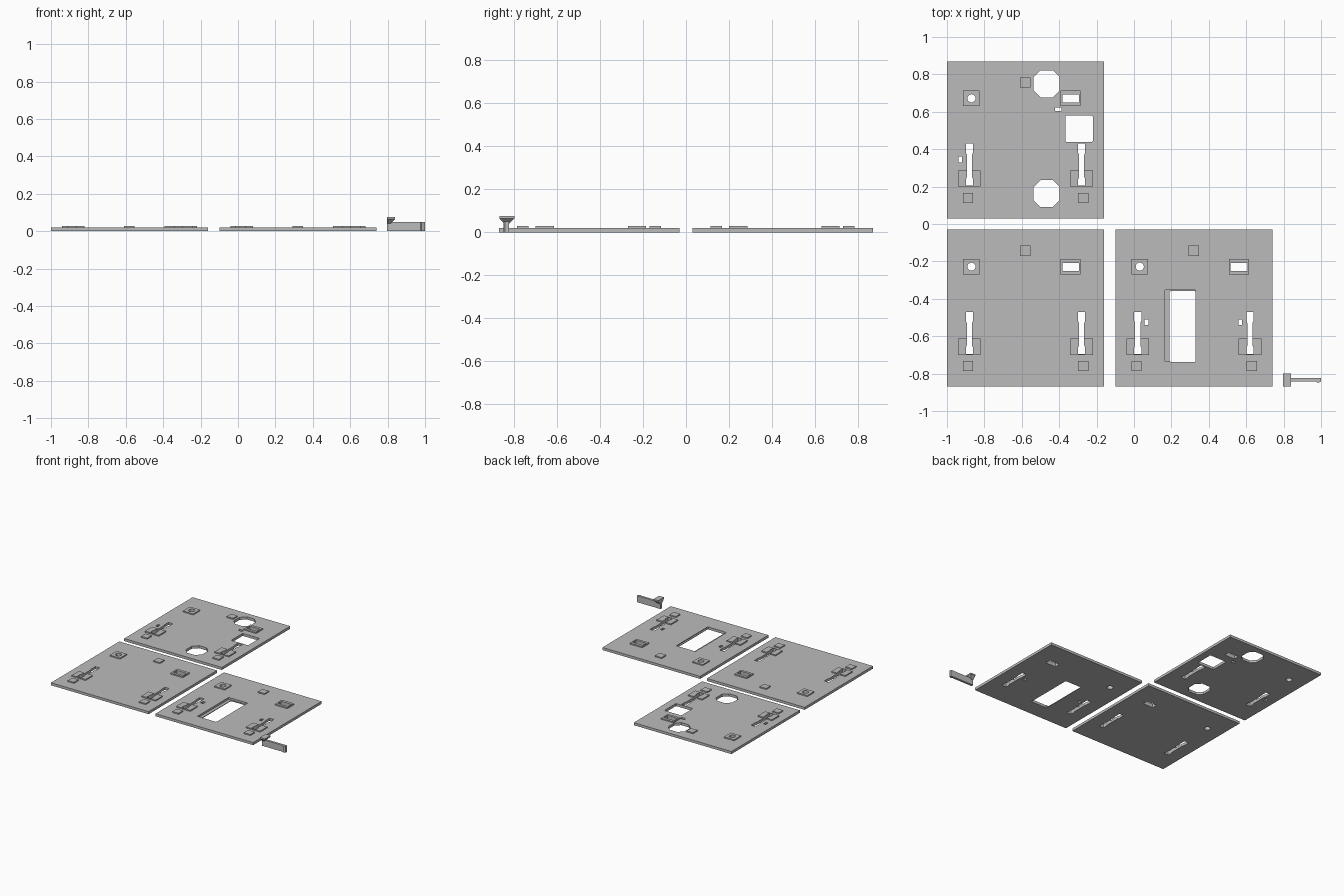
import bpy, bmesh, math

if "Cube" in bpy.data.objects:
    bpy.data.objects.remove(bpy.data.objects["Cube"])

grey = bpy.data.materials.new("plain grey")
grey.diffuse_color = (0.5, 0.5, 0.5, 1)
grey.use_nodes = True
grey.node_tree.nodes["Principled BSDF"].inputs["Base Color"].default_value = grey.diffuse_color
SIZE, THICK, PAD_TOP = 0.84, 0.02, 0.029


def add_prism(bm, pts, z0, z1):
    """Extrude a counter-clockwise outline from z0 up to z1."""
    low = [bm.verts.new((x, y, z0)) for x, y in pts]
    high = [bm.verts.new((x, y, z1)) for x, y in pts]
    bm.faces.new(low[::-1])
    bm.faces.new(high)
    n = len(pts)
    for i in range(n):
        j = (i + 1) % n
        bm.faces.new((low[i], low[j], high[j], high[i]))


def rect(x0, x1, y0, y1, c=0.0):
    """Rectangle outline, optionally with chamfered corners."""
    if not c:
        return [(x0, y0), (x1, y0), (x1, y1), (x0, y1)]
    return [(x0 + c, y0), (x1 - c, y0), (x1, y0 + c), (x1, y1 - c),
            (x1 - c, y1), (x0 + c, y1), (x0, y1 - c), (x0, y0 + c)]


def circle(x, y, r, n=16):
    return [(x + r * math.cos(2 * math.pi * i / n),
             y + r * math.sin(2 * math.pi * i / n)) for i in range(n)]


def dogbone(x):
    """Slot with wide ends and a narrow waist."""
    w, n = 0.019, 0.014
    right = [(w, 0.176), (w, 0.21), (n, 0.22), (n, 0.34), (w, 0.352), (w, 0.40)]
    return [(x + a, y) for a, y in right] + [(x - a, y) for a, y in right[::-1]]


def make(name, prisms):
    bm = bmesh.new()
    for pts, z0, z1 in prisms:
        add_prism(bm, pts, z0, z1)
    bmesh.ops.recalc_face_normals(bm, faces=bm.faces)
    me = bpy.data.meshes.new(name)
    bm.to_mesh(me)
    bm.free()
    me.materials.append(grey)
    ob = bpy.data.objects.new(name, me)
    bpy.context.collection.objects.link(ob)
    return ob


def cut(ob, prisms):
    """Subtract prisms from an object and apply the result."""
    cutter = make("cutter", prisms)
    cutter.hide_render = True
    mod = ob.modifiers.new("holes", "BOOLEAN")
    mod.operation, mod.solver, mod.object = "DIFFERENCE", "EXACT", cutter
    dg = bpy.context.evaluated_depsgraph_get()
    me = bpy.data.meshes.new_from_object(ob.evaluated_get(dg))
    ob.modifiers.clear()
    ob.data = me
    bpy.data.objects.remove(cutter)


# Raised pads and holes shared by every plate, measured from its corner
PADS = [rect(0.086, 0.174, 0.60, 0.684), rect(0.607, 0.714, 0.60, 0.684),
        rect(0.059, 0.179, 0.17, 0.257), rect(0.659, 0.781, 0.17, 0.257),
        rect(0.086, 0.140, 0.083, 0.137), rect(0.701, 0.757, 0.083, 0.137),
        rect(0.391, 0.447, 0.70, 0.754)]
HOLES = [circle(0.131, 0.642, 0.022), rect(0.617, 0.706, 0.62, 0.662),
         dogbone(0.12), dogbone(0.72)]


def plate(name, ox, oy, extra, pockets=()):
    move = lambda pts: [(x + ox, y + oy) for x, y in pts]
    base = make(name + "_plate", [(move(rect(0, SIZE, 0, SIZE)), 0, THICK)])
    pads = make(name + "_pads", [(move(p), THICK, PAD_TOP) for p in PADS])
    through = [(move(h), -0.1, 0.1) for h in HOLES] + [(h, -0.1, 0.1) for h in extra]
    cut(base, through)
    cut(pads, through)
    for p in pockets:
        cut(base, [p])


plate("plain", -1.0, -0.87, [])

# Back plate with octagonal ports and a square opening
plate("port", -1.0, 0.03, [
    rect(-0.537, -0.397, 0.677, 0.822, 0.037),
    rect(-0.537, -0.397, 0.09, 0.235, 0.037),
    rect(-0.366, -0.22, 0.438, 0.58, 0.005),
    rect(-0.422, -0.388, 0.604, 0.624),
    rect(-0.939, -0.92, 0.329, 0.361)])

# Window plate with a ledge and an inner pocket for a sliding panel
plate("window", -0.10, -0.87, [
    rect(0.19, 0.33, -0.738, -0.358, 0.006),
    rect(0.056, 0.078, -0.54, -0.51),
    rect(0.559, 0.578, -0.54, -0.51)],
    [(rect(0.166, 0.33, -0.735, -0.352), 0.005, 0.1),
     (rect(0.18, 0.545, -0.735, -0.352), 0.005, 0.015)])

# Latch: thin blade with a barb at its far end
make("latch_blade", [(rect(0.797, 1.0, -0.842, -0.824), 0, 0.05)])
make("latch_barb", [([(0.975, -0.842), (0.982, -0.85), (1.0, -0.842)], 0, 0.05)])

# Latch head: flat cap flaring out from the blade
head = make("latch_head", [(rect(0.797, 0.84, -0.868, -0.798), 0.04, 0.075)])
bm = bmesh.new()
bm.from_mesh(head.data)
bmesh.ops.bisect_plane(bm, geom=bm.verts[:] + bm.edges[:] + bm.faces[:],
                       plane_co=(0, 0, 0.064), plane_no=(0, 0, 1))
for v in bm.verts:
    if v.co.z < 0.05:
        v.co.y = -0.833 + (v.co.y + 0.833) * 0.3
        v.co.x = min(v.co.x, 0.815)
bm.to_mesh(head.data)
bm.free()
